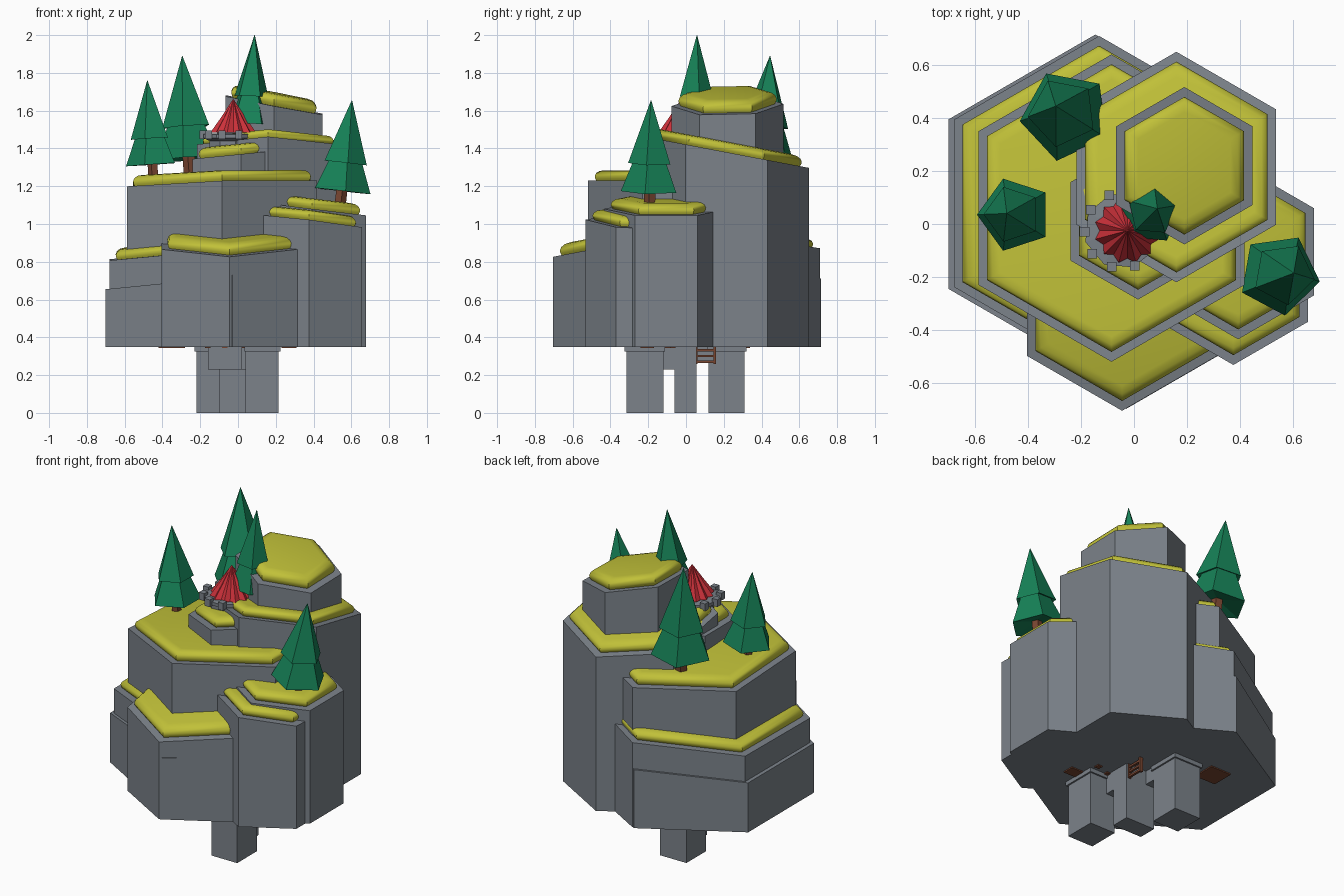
import bpy, bmesh, math
from mathutils import Vector, Matrix

if "Cube" in bpy.data.objects:
    bpy.data.objects.remove(bpy.data.objects["Cube"])

def material(name, rgb):
    m = bpy.data.materials.new(name)
    m.diffuse_color = (*rgb, 1)
    m.use_nodes = True
    m.node_tree.nodes["Principled BSDF"].inputs["Base Color"].default_value = m.diffuse_color
    return m

GREY = material("stone grey", (0.20, 0.225, 0.255))
YELLOW = material("mossy yellow", (0.53, 0.53, 0.04))
GREEN = material("pine green", (0.008, 0.22, 0.095))
RED = material("roof red", (0.60, 0.03, 0.042))
BROWN = material("bark brown", (0.19, 0.06, 0.03))

def make_object(name, bm, mat, smooth=None):
    bmesh.ops.recalc_face_normals(bm, faces=bm.faces)
    me = bpy.data.meshes.new(name)
    bm.to_mesh(me)
    bm.free()
    ob = bpy.data.objects.new(name, me)
    bpy.context.collection.objects.link(ob)
    me.materials.append(mat)
    if smooth:
        bpy.context.view_layer.objects.active = ob
        ob.select_set(True)
        bpy.ops.object.shade_smooth_by_angle(angle=math.radians(smooth))
        ob.select_set(False)
    return ob

def loft(name, rings, mat, smooth=None):
    """Skin a list of equal length point rings and cap both ends."""
    bm = bmesh.new()
    loops = [[bm.verts.new(p) for p in ring] for ring in rings]
    n = len(loops[0])
    for a, b in zip(loops, loops[1:]):
        for i in range(n):
            j = (i + 1) % n
            bm.faces.new((a[i], a[j], b[j], b[i]))
    bm.faces.new(loops[0][::-1])
    bm.faces.new(loops[-1])
    return make_object(name, bm, mat, smooth)

def circle(r, n, phase=0):
    return [(r * math.cos(phase + i * math.tau / n), r * math.sin(phase + i * math.tau / n))
            for i in range(n)]

def box(name, lo, hi, mat):
    bm = bmesh.new()
    bmesh.ops.create_cube(bm, size=1)
    for v in bm.verts:
        v.co = [l + (c + 0.5) * (h - l) for c, l, h in zip(v.co, lo, hi)]
    return make_object(name, bm, mat)

# Hexagonal rock columns with sloping tops and soft moss caps
def column(name, cx, cy, r, z, gx=0, gy=0, cap=0.055):
    def ring(radius, lift):
        return [(cx + x, cy + y, z + gx * x + gy * y + lift)
                for x, y in circle(radius, 6, math.pi / 2)]
    base = [(cx + x, cy + y, 0.35) for x, y in circle(r, 6, math.pi / 2)]
    loft(name, [base, ring(r, 0)], GREY)
    if cap:
        rings = [ring(r - i, h * cap) for i, h in
                 ((0.052, -0.1), (0.04, 0.2), (0.037, 0.45), (0.045, 0.72), (0.063, 0.92), (0.095, 1))]
        loft(name + "_moss", rings, YELLOW, 50)

column("west_step", -0.146, 0.075, 0.64, 0.71, 0.1, 0, 0)
column("west_low_column", -0.132, 0.078, 0.632, 0.865, 0.1, 0.01)
column("main_column", -0.085, 0.06, 0.58, 1.20, 0.03, -0.05, 0.06)
column("front_step", -0.03, -0.288, 0.41, 0.73, 0.04, 0, 0)
column("front_column", -0.045, -0.29, 0.415, 0.905, 0, 0.19, 0.06)
column("east_column", 0.393, -0.105, 0.33, 1.08, -0.12, 0)
column("east_front_column", 0.375, -0.207, 0.325, 1.01, -0.12, -0.04)
column("back_column", 0.16, 0.215, 0.435, 1.38, 0, -0.19)
column("middle_column", 0.015, 0.01, 0.295, 1.37, 0.1, 0)
column("peak_column", 0.19, 0.22, 0.297, 1.63, -0.19, 0.02, 0.065)

# Two-tier pine trees, five sided, leaning slightly
def tree(name, base, tip, r, phase):
    base, tip = Vector(base), Vector(tip)
    h = (tip - base).length
    turn = (tip - base).to_track_quat('Z', 'Y').to_matrix().to_4x4()
    place = Matrix.Translation(base) @ turn
    # keep the chosen spin after tilting
    xdir = turn.to_3x3() @ Vector((1, 0, 0))
    spin = math.radians(phase) - math.atan2(xdir.y, xdir.x)
    def rings(profile, n):
        return [[place @ Vector((x, y, f * h)) for x, y in circle(rr, n, spin)]
                for rr, f in profile]
    loft(name + "_trunk", rings(((r * 0.2, -0.2), (r * 0.2, 0.06)), 5), BROWN)
    loft(name + "_lower_tier", rings(((0.12 * r, 0.06), (r, 0), (r * 0.5, 0.4)), 5), GREEN)
    loft(name + "_upper_tier", rings(((0.4 * r, 0.36), (r * 0.76, 0.31), (0.001, 1)), 5), GREEN)

tree("back_tree", (-0.258, 0.41, 1.345), (-0.295, 0.445, 1.89), 0.175, 43)
tree("west_tree", (-0.45, 0.035, 1.315), (-0.48, 0.04, 1.76), 0.143, 36)
tree("peak_tree", (0.06, 0.045, 1.53), (0.088, 0.058, 2.0), 0.125, 13)
tree("east_tree", (0.548, -0.19, 1.175), (0.603, -0.185, 1.655), 0.157, -10)

# Pleated red roof on a little stone tower
hx, hy = -0.025, -0.025
def star(r1, r2, z, n=24):
    return [(hx + (r1 if i % 2 else r2) * math.cos(i * math.tau / n),
             hy + (r1 if i % 2 else r2) * math.sin(i * math.tau / n), z) for i in range(n)]
loft("tower_roof", [star(0.125, 0.105, 1.485), star(0.07, 0.058, 1.56), star(0.002, 0.002, 1.66)], RED)
loft("tower_wall", [[(hx - 0.02 + x, hy + y, z) for x, y in circle(r, 8, 0.3)]
                    for r, z in ((0.11, 1.3), (0.11, 1.44), (0.145, 1.455), (0.145, 1.475), (0.1, 1.48))], GREY)
for i in range(6):
    a = math.radians(110 + i * 36)
    px, py = hx - 0.02 + 0.142 * math.cos(a), hy + 0.142 * math.sin(a)
    box(f"battlement_{i + 1}", (px - 0.018, py - 0.018, 1.45), (px + 0.018, py + 0.018, 1.495), GREY)

# Stone legs beneath the rock
box("front_leg", (0.04, -0.315, 0), (0.215, -0.12, 0.36), GREY)
box("back_leg", (-0.22, 0.12, 0), (-0.04, 0.31, 0.36), GREY)
box("middle_leg", (-0.1, -0.06, 0), (0.1, 0.055, 0.36), GREY)
box("front_leg_head", (0.035, -0.325, 0.325), (0.225, -0.11, 0.36), GREY)
box("back_leg_head", (-0.23, 0.11, 0.325), (-0.03, 0.32, 0.36), GREY)
box("arch_front", (0.0, -0.13, 0.23), (0.1, -0.05, 0.36), GREY)
box("arch_back", (-0.16, 0.05, 0.265), (-0.04, 0.2, 0.36), GREY)
box("front_bracket", (-0.16, -0.17, 0.23), (0.02, -0.05, 0.36), GREY)

# Wooden ladder and planks poking out below
for i, y in enumerate((0.045, 0.145)):
    box(f"ladder_rail_{i + 1}", (0.07, y, 0.26), (0.09, y + 0.015, 0.36), BROWN)
for i in range(3):
    z = 0.265 + i * 0.03
    box(f"ladder_rung_{i + 1}", (0.073, 0.045, z), (0.087, 0.16, z + 0.012), BROWN)
box("west_plank", (-0.42, 0.2, 0.343), (-0.28, 0.34, 0.352), BROWN)
box("east_plank", (0.23, -0.24, 0.343), (0.31, -0.17, 0.352), BROWN)
for i in range(5):
    x, y = 0.2 - i * 0.09, -0.07 - 0.03 * i
    box(f"peg_{i + 1}", (x - 0.015, y - 0.015, 0.343), (x + 0.015, y + 0.015, 0.352), BROWN)
